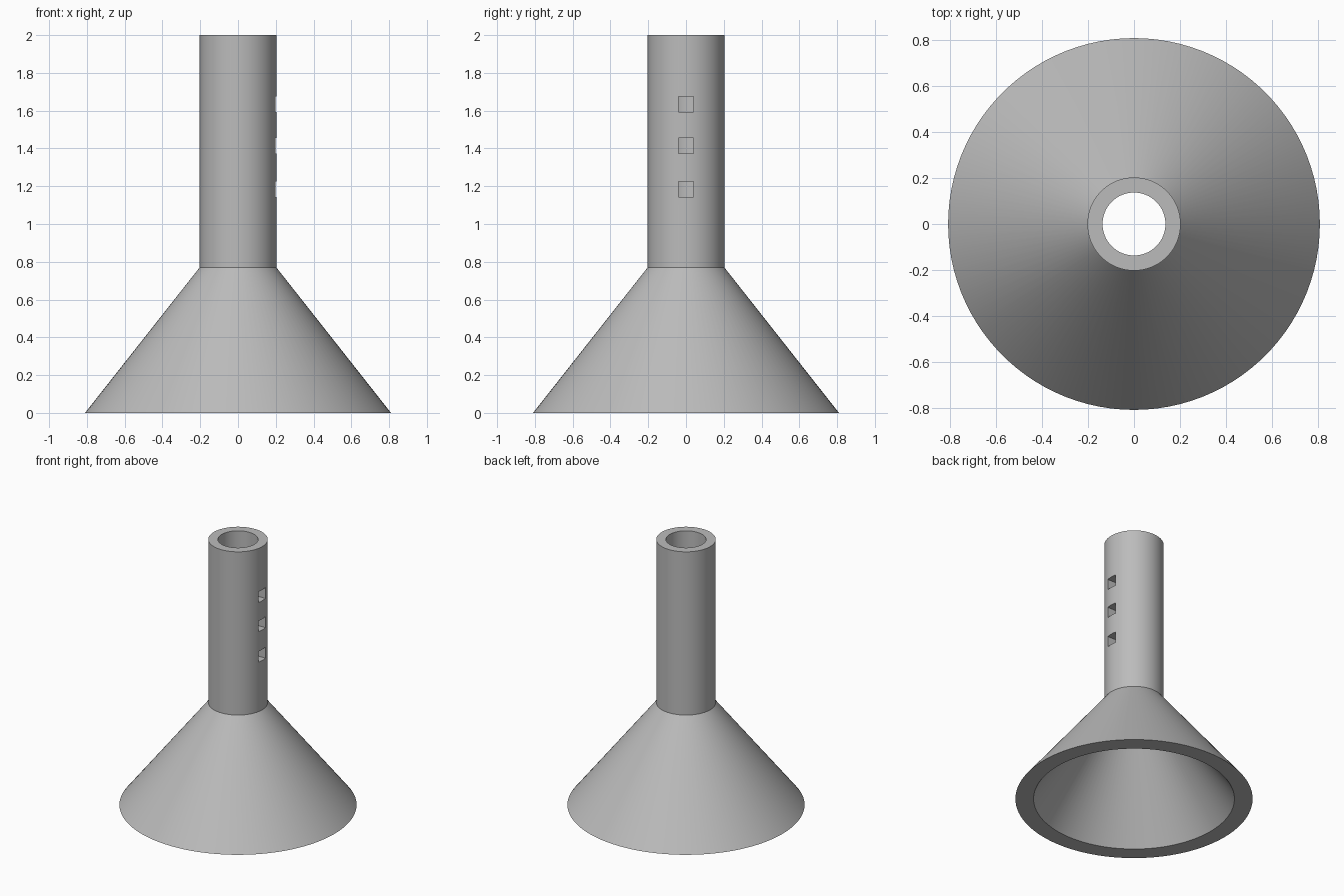
import bpy, bmesh, math
from mathutils import Matrix, Vector

cube = bpy.data.objects.get("Cube")
if cube:
    bpy.data.objects.remove(cube, do_unlink=True)

# One plain grey for the whole model
grey = bpy.data.materials.new("light grey")
grey.use_nodes = True
colour = (0.5, 0.5, 0.5, 1)
grey.diffuse_color = colour
grey.node_tree.nodes["Principled BSDF"].inputs["Base Color"].default_value = colour


def add_object(name, bm):
    bmesh.ops.recalc_face_normals(bm, faces=bm.faces)
    mesh = bpy.data.meshes.new(name)
    bm.to_mesh(mesh)
    bm.free()
    mesh.materials.append(grey)
    obj = bpy.data.objects.new(name, mesh)
    bpy.context.collection.objects.link(obj)
    return obj


# Hollow tube flaring into a hollow cone, turned from one wall section
top, neck = 2.0, 0.77
section = [(0.203, top), (0.203, neck), (0.81, 0),
           (0.686, 0), (0.137, neck), (0.137, top)]
bm = bmesh.new()
verts = [bm.verts.new((r, 0, z)) for r, z in section]
edges = [bm.edges.new((v, verts[i - 1])) for i, v in enumerate(verts)]
bmesh.ops.spin(bm, geom=verts + edges, cent=(0, 0, 0), axis=(0, 0, 1),
               angle=math.tau, steps=100, use_merge=True)
bmesh.ops.remove_doubles(bm, verts=bm.verts, dist=0.0001)
horn = add_object("flared_tube", bm)

# Square finger holes through the left wall
bm = bmesh.new()
for z in (1.183, 1.413, 1.633):
    bmesh.ops.create_cube(bm, size=1, matrix=Matrix.LocRotScale(
        Vector((0.17, 0, z)), None, Vector((0.16, 0.082, 0.082))))
cutter = add_object("hole_cutter", bm)
cutter.hide_render = True

cut = horn.modifiers.new("finger_holes", "BOOLEAN")
cut.operation = "DIFFERENCE"
cut.solver = "EXACT"
cut.object = cutter

bpy.ops.object.select_all(action="DESELECT")
horn.select_set(True)
bpy.context.view_layer.objects.active = horn
bpy.ops.object.modifier_apply(modifier=cut.name)
bpy.data.objects.remove(cutter, do_unlink=True)
bpy.ops.object.shade_smooth_by_angle(angle=math.radians(25))
